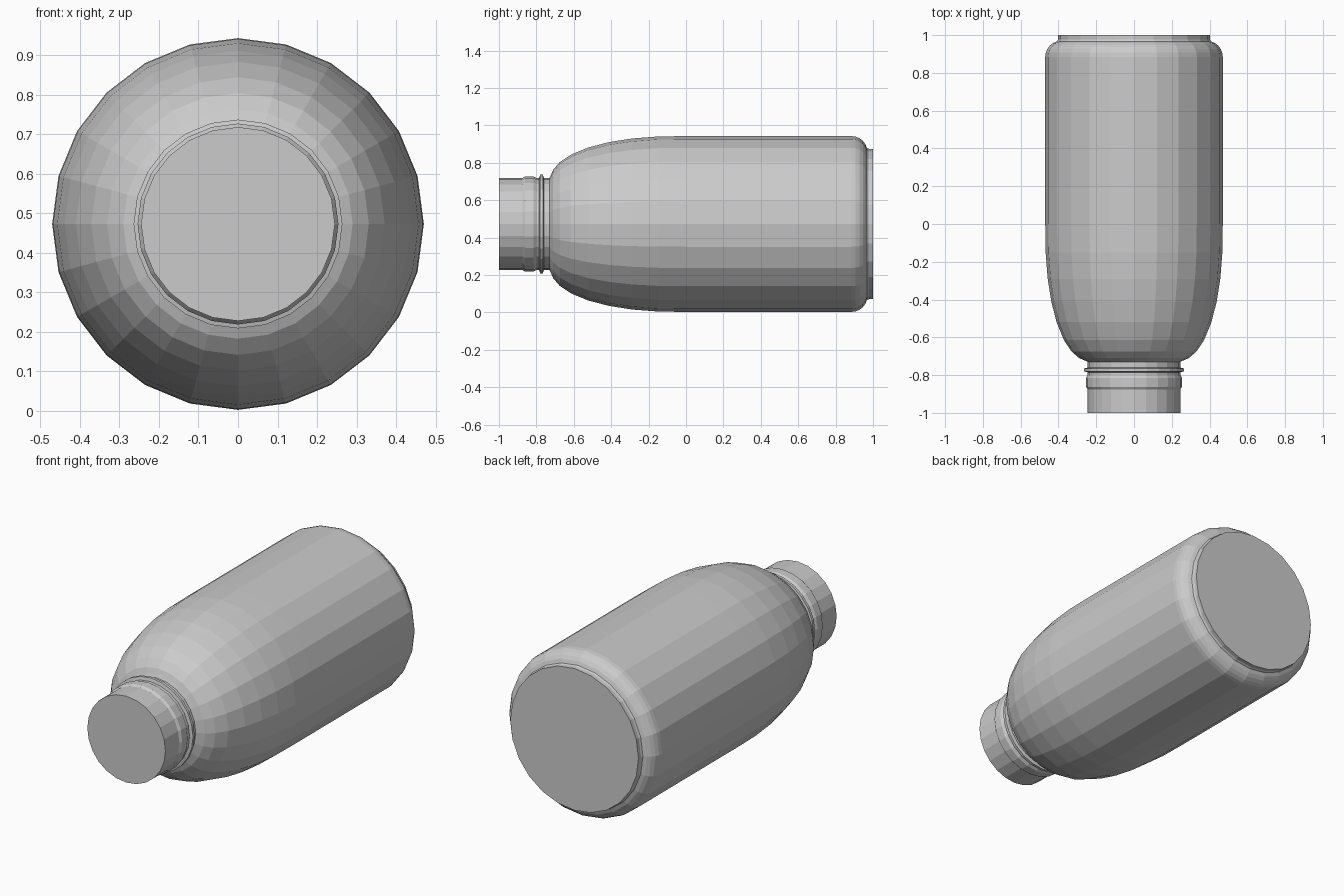
import bpy
import bmesh
from math import cos, sin, pi

cube = bpy.data.objects.get("Cube")
if cube:
    bpy.data.objects.remove(cube)

SIDES = 24
AXIS_Z = 0.473


def lathe(name, profile, cap_start=False, cap_end=False):
    """Revolve (y, radius) points about the long axis of the bottle."""
    bm = bmesh.new()
    rings = []
    for y, r in profile:
        angles = [2 * pi * i / SIDES for i in range(SIDES)]
        rings.append([bm.verts.new((r * cos(a), y, AXIS_Z + r * sin(a))) for a in angles])
    for a, b in zip(rings, rings[1:]):
        for i in range(SIDES):
            j = (i + 1) % SIDES
            bm.faces.new((a[i], a[j], b[j], b[i]))
    if cap_start:
        bm.faces.new(list(reversed(rings[0])))
    if cap_end:
        bm.faces.new(rings[-1])
    # Profiles run from front to back, so the outer faces share one winding
    bm.normal_update()
    side = rings[0][0].link_faces[0]
    probe = next(f for f in bm.faces if len(f.verts) == 4 and abs(f.normal.y) < 0.9)
    centre = probe.calc_center_median()
    if probe.normal.x * centre.x + probe.normal.z * (centre.z - AXIS_Z) < 0:
        bmesh.ops.reverse_faces(bm, faces=bm.faces[:])
    mesh = bpy.data.meshes.new(name)
    bm.to_mesh(mesh)
    bm.free()
    obj = bpy.data.objects.new(name, mesh)
    bpy.context.collection.objects.link(obj)
    return obj


# Cap with its wider tamper band
lathe("cap", [
    (-1.0, 0.245), (-0.875, 0.245), (-0.862, 0.254), (-0.815, 0.254),
    (-0.80, 0.246),
], cap_start=True)

# Neck with the thin support collar
lathe("neck", [
    (-0.80, 0.246), (-0.785, 0.246), (-0.78, 0.264), (-0.765, 0.264),
    (-0.76, 0.246), (-0.73, 0.246),
])

# Rounded shoulder, straight wall, rounded heel and small foot
heel_centre, heel_radius = 0.885, 0.085
heel = [(heel_centre + heel_radius * sin(i * pi / 12),
         0.47 - heel_radius * (1 - cos(i * pi / 12))) for i in range(6)]
lathe("body", [
    (-0.73, 0.246), (-0.722, 0.262), (-0.71, 0.29), (-0.675, 0.331),
    (-0.615, 0.371), (-0.52, 0.41), (-0.41, 0.438), (-0.29, 0.457),
    (-0.15, 0.468), (0.0, 0.47),
] + heel + [(0.978, 0.402), (1.0, 0.402)], cap_end=True)
